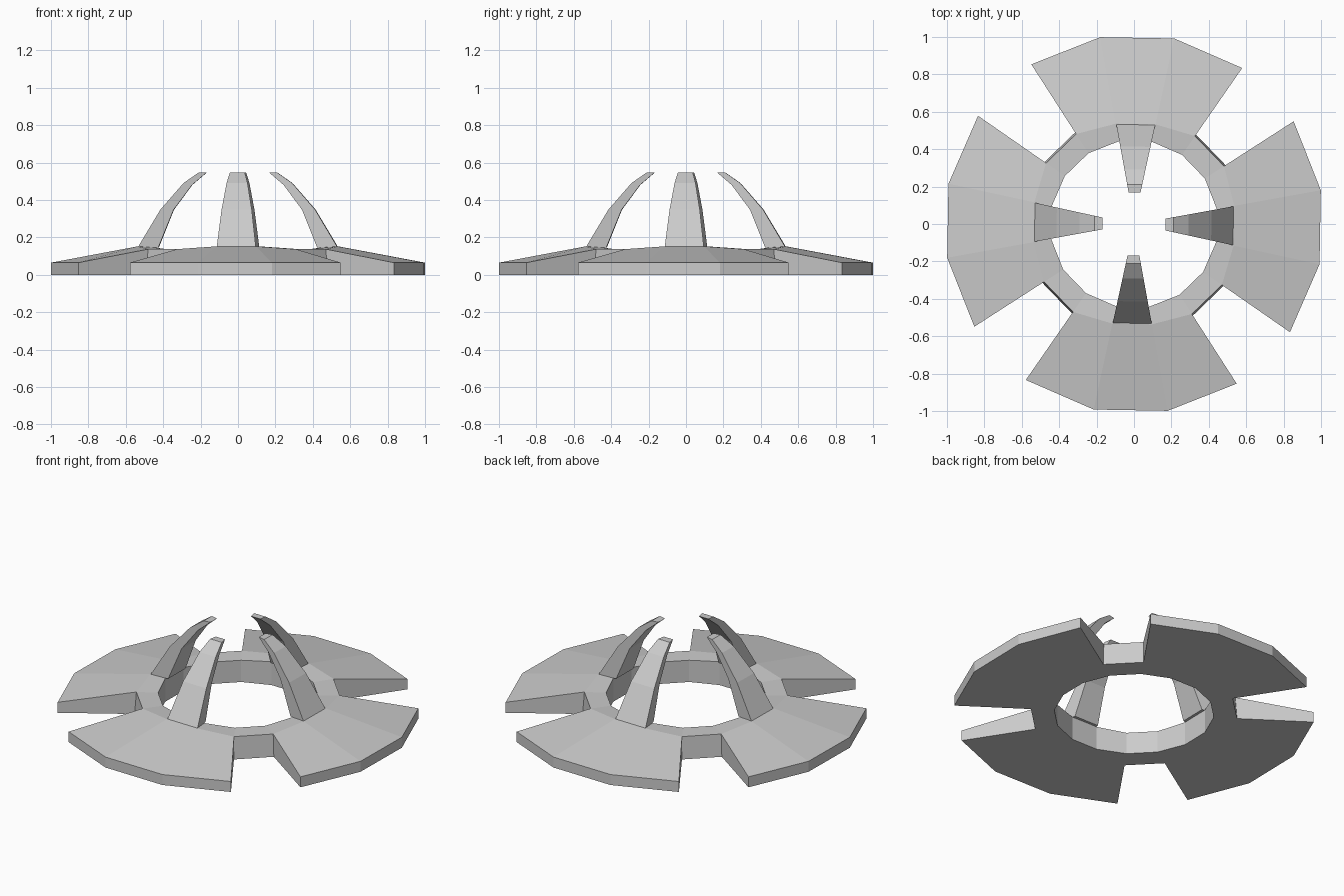
import bpy, bmesh
from math import radians, cos, sin

if "Cube" in bpy.data.objects:
    bpy.data.objects.remove(bpy.data.objects["Cube"])

TWIST = radians(-1.0)
SIDES = 16


def polar(r, a, z):
    return (r * cos(a), r * sin(a), z)


def finish(bm, name):
    bmesh.ops.recalc_face_normals(bm, faces=bm.faces)
    mesh = bpy.data.meshes.new(name)
    bm.to_mesh(mesh)
    bm.free()
    obj = bpy.data.objects.new(name, mesh)
    bpy.context.collection.objects.link(obj)
    return obj


# Base: 16-sided ring with four sloped fans separated by notches
bm = bmesh.new()
columns = []
for k in range(SIDES):
    a = radians(-11.25 + 22.5 * k) + TWIST
    middle = k % 4 < 2
    ridge_r, ridge_z = (0.545, 0.152) if middle else (0.572, 0.137)
    inner_z = 0.145 if middle else 0.135
    profile = [(0.45, 0), (0.45, inner_z), (ridge_r, ridge_z),
               (1.015, 0.065), (1.015, 0), (0.582, 0)]
    columns.append([bm.verts.new(polar(r, a, z)) for r, z in profile])

for k in range(SIDES):
    c, n = columns[k], columns[(k + 1) % SIDES]
    loop = [0, 1, 2, 5] if k % 4 == 2 else [0, 1, 2, 3, 4, 5]
    for i, j in zip(loop, loop[1:] + loop[:1]):
        bm.faces.new((c[i], c[j], n[j], n[i]))
    if k % 4 >= 2:  # radial notch wall
        bm.faces.new([c[i] for i in (2, 3, 4, 5)])
finish(bm, "notched_base")

# Claws: tapered prongs curving inward, (outer r, outer z, inner r, inner z)
SECTIONS = [(0.535, 0.145, 0.425, 0.145), (0.414, 0.348, 0.343, 0.348),
            (0.291, 0.49, 0.245, 0.48), (0.211, 0.546, 0.168, 0.546)]


def half_width(r):
    return 0.105 - (0.535 - r) * 0.2


def claw(index):
    bm = bmesh.new()
    a = radians(90 * index) + TWIST
    rings = []
    for ro, zo, ri, zi in SECTIONS:
        ring = []
        for r, z, s in ((ro, zo, -1), (ro, zo, 1), (ri, zi, 1), (ri, zi, -1)):
            y = s * half_width(r)
            ring.append(bm.verts.new((r * cos(a) - y * sin(a),
                                      r * sin(a) + y * cos(a), z)))
        rings.append(ring)
    for low, high in zip(rings, rings[1:]):
        for i in range(4):
            j = (i + 1) % 4
            bm.faces.new((low[i], low[j], high[j], high[i]))
    bm.faces.new(rings[0])
    bm.faces.new(rings[-1])
    finish(bm, f"claw_{index + 1}")


for i in range(4):
    claw(i)
